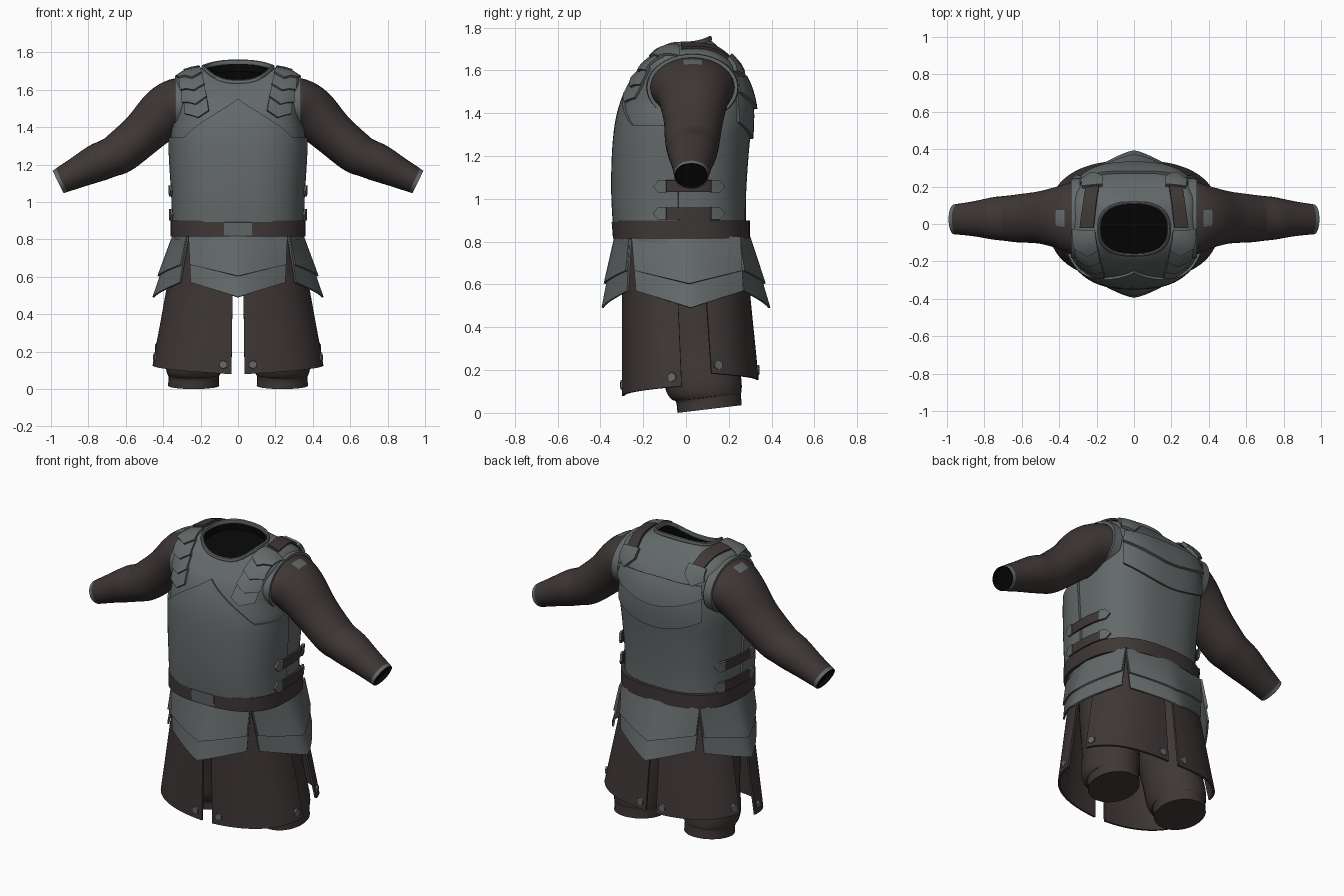
import bpy, bmesh, math
from mathutils import Vector, Matrix
from mathutils.bvhtree import BVHTree

if "Cube" in bpy.data.objects:
    bpy.data.objects.remove(bpy.data.objects["Cube"])


def material(name, *rgb):
    m = bpy.data.materials.new(name)
    m.diffuse_color = (*rgb, 1)
    m.use_nodes = True
    m.node_tree.nodes["Principled BSDF"].inputs["Base Color"].default_value = m.diffuse_color
    return m


STEEL = material("grey steel", .125, .14, .141)
CLOTH = material("dark brown cloth", .048, .038, .036)
BLACK = material("dark opening", .002, .002, .002)


def lerp(a, b, t):
    return a + (b - a) * t


def finish(name, bm, mats):
    me = bpy.data.meshes.new(name)
    bm.to_mesh(me)
    bm.free()
    for m in mats:
        me.materials.append(m)
    me.polygons.foreach_set("use_smooth", [True] * len(me.polygons))
    me.set_sharp_from_angle(angle=math.radians(35))
    ob = bpy.data.objects.new(name, me)
    bpy.context.collection.objects.link(ob)
    return ob


def spline(rows, n=4):
    """Catmull-Rom through tuples of parameters."""
    out = []
    for i in range(len(rows) - 1):
        p = [rows[max(0, min(len(rows) - 1, i + k))] for k in (-1, 0, 1, 2)]
        for j in range(n):
            t = j / n
            out.append(tuple(b + .5 * t * (c - a + t * (2*a - 5*b + 4*c - d + t * (3*(b - c) + d - a)))
                             for a, b, c, d in zip(*p)))
    return out + [rows[-1]]


def loft(name, rings, mat, cap_start=False, cap_end=False, extra=None, rule=None):
    bm = bmesh.new()
    vs = [[bm.verts.new(p) for p in r] for r in rings]
    n = len(vs[0])
    for a, b in zip(vs, vs[1:]):
        for i in range(n):
            bm.faces.new((a[i], a[(i+1) % n], b[(i+1) % n], b[i]))
    if cap_start:
        bm.faces.new(vs[0])
    if cap_end:
        bm.faces.new(vs[-1])
    bmesh.ops.recalc_face_normals(bm, faces=bm.faces)
    if rule:
        for f in bm.faces:
            f.material_index = int(rule(f.calc_center_median()))
    return finish(name, bm, [mat] + ([extra] if extra else []))


def shell(name, f, nu, nv, mat, t=.012):
    """Thick curved plate from f(u, v), u in -1..1 and v in 0..1."""
    bm = bmesh.new()
    g = [[bm.verts.new(f(2*i/nu - 1, j/nv)) for j in range(nv+1)] for i in range(nu+1)]
    for i in range(nu):
        for j in range(nv):
            bm.faces.new((g[i][j], g[i+1][j], g[i+1][j+1], g[i][j+1]))
    bm.normal_update()
    ref = Vector((0, 0, 1))
    if sum(q.normal.dot(q.calc_center_median() - ref) for q in bm.faces) < 0:
        bmesh.ops.reverse_faces(bm, faces=bm.faces)
    bm.normal_update()
    rim = [(l.vert, l.link_loop_next.vert) for e in bm.edges if e.is_boundary for l in e.link_loops]
    outer = list(bm.faces)
    inner = {v: bm.verts.new(v.co - v.normal * t) for v in list(bm.verts)}
    for q in outer:
        bm.faces.new([inner[v] for v in reversed(q.verts)])
    for a, b in rim:
        bm.faces.new((b, a, inner[a], inner[b]))
    return finish(name, bm, [mat])


def oval(th, hx, yf, yb, n=2.6):
    c, s = math.cos(th), math.sin(th)
    return (hx * math.copysign(abs(c) ** (2/n), c),
            (yf + yb) / 2 + (yb - yf) / 2 * math.copysign(abs(s) ** (2/n), s))


def ring(zf, zb, zs, hx, yf, yb, n=2.6, count=72):
    pts = []
    for i in range(count):
        th = 2 * math.pi * i / count
        s = math.sin(th)
        x, y = oval(th, hx, yf, yb, n)
        pts.append(Vector((x, y, lerp(zs, zf if s < 0 else zb, s*s))))
    return pts


# Torso armour: front z, back z, side z, half width, front y, back y, squareness
rows = [(.8, .8, .8, .345, -.322, .28, 2.6), (1, 1, 1, .343, -.336, .28, 2.6), (1.2, 1.2, 1.2, .355, -.334, .292, 2.6),
        (1.35, 1.35, 1.35, .36, -.32, .306, 2.7), (1.45, 1.45, 1.46, .342, -.295, .305, 2.9),
        (1.53, 1.55, 1.58, .334, -.26, .28, 3.2), (1.58, 1.62, 1.66, .328, -.222, .235, 3.6),
        (1.62, 1.69, 1.7, .275, -.188, .17, 3.2), (1.64, 1.745, 1.718, .187, -.165, .113, 2.5)]
torso = loft("torso_armour", [ring(*r) for r in spline(rows)], STEEL)
tree = BVHTree.FromPolygons([v.co for v in torso.data.vertices], [p.vertices[:] for p in torso.data.polygons])


def hit(origin, d, off):
    """Point on the torso seen from outside, lifted by off."""
    o, d = Vector(origin), Vector(d).normalized()
    loc, nor, _, _ = tree.ray_cast(o + d, -d, 1.0)
    if loc is None:
        return o + d * .3
    return loc + nor * math.copysign(off, nor.dot(d))


# Neck opening and thin collar
loft("neck_opening", [ring(1.645 - d, 1.748 - d, 1.72 - d, .18, -.16, .107, 2.5, 48) for d in (0, .05)],
     BLACK, cap_end=True)
prof = [(.009 * math.cos(a), .014 * math.sin(a)) for a in (2*math.pi*k/8 for k in range(9))]
loft("collar", [ring(1.64 + h, 1.748 + h, 1.72 + h, .187 + w, -.166 - w, .113 + w, 2.5, 48) for w, h in prof], STEEL)


# Breastplate with peaked top edge, and two overlapping back plates
def breast(u, v):
    th = math.radians(-90 + 84 * u)
    top = 1.545 - .2 * min(1, .9 * abs(math.cos(th) / math.sin(th)))
    return hit((0, 0, lerp(.893, top, v)), (math.cos(th), math.sin(th), 0), .013)


shell("breastplate", breast, 48, 14, STEEL, .014)
for name, low, high, off in (("lower_back_plate", 1.28, 1.5, .012), ("upper_back_plate", 1.42, 1.57, .022)):
    def back(u, v):
        th = math.radians(90 + 49 * u)
        return hit((0, 0, lerp(low + .08 * u * u, high, v)), (math.cos(th), math.sin(th), 0), off * (1.2 - .5 * v))
    shell(name, back, 28, 6, STEEL, .02)

# Belt and buckle
loft("belt", [ring(z, z, z, .352 + o, -.331 - o, .288 + o) for z, o in
              ((.815, -.02), (.815, .01), (.9, .01), (.9, -.02))], CLOTH)
shell("belt_buckle", lambda u, v: hit((.073 * u, 0, lerp(.822, .893, v)), (0, -1, 0), .018), 4, 1, STEEL)


# Shoulder coordinates: x, and angle over the shoulder in degrees (front is negative)
def over(x, phi, off):
    a = math.radians(phi)
    return hit((x, 0, 1.4), (0, math.sin(a), math.cos(a)), off)


for s, side in ((1, "right"), (-1, "left")):
    def cx(phi):
        return .265 - .05 * (abs(phi) - 8) / 62
    # Overlapping chevron scales down the front of the shoulder
    for k in range(4):
        def scale(u, v):
            phi = 6 + 16 * k + 19 * v + 7 * (1 - abs(u)) * (v if k == 0 else 1)
            return over(s * (cx(phi) + .058 * u), -phi, .009 + .014 * v)
        shell(f"shoulder_scale_{side}_{k+1}", scale, 4, 4, STEEL)
    # Strap over the shoulder with a pointed metal tip
    shell(f"shoulder_strap_{side}", lambda u, v: over(s * (.25 - .03 * v + .035 * u), lerp(-4, 40, v), .016),
          2, 10, CLOTH)
    shell(f"shoulder_strap_tip_{side}", lambda u, v: over(
        s * (.22 + .052 * u), 37 + v * (11 + 9 * (1 - abs(u))), .028), 4, 3, STEEL, .02)
    # Armhole rim
    loft(f"armhole_rim_{side}", [[Vector((s * x, .03 + (.208 + r) * math.cos(a), 1.52 + (.152 + r) * math.sin(a)))
                                  for a in (2*math.pi*k/40 for k in range(40))]
                                 for x, r in ((.29, .008), (.338, .004), (.338, -.012), (.29, -.012))], STEEL)

    # Side straps with pointed ends
    for z, lab in ((1.06, "upper"), (.932, "lower")):
        shell(f"side_strap_{side}_{lab}", lambda u, v: hit((0, .125 * u + .01, z + .056 * (v - .5)), (s, 0, 0), .022),
              8, 1, CLOTH)
        for e, end in ((-1, "front"), (1, "back")):
            shell(f"side_strap_tip_{side}_{lab}_{end}", lambda u, v: hit(
                (0, .01 + e * (.1 + v * (.035 + .022 * (1 - abs(u)))), z + .03 * u), (s, 0, 0), .028), 4, 2, STEEL)


# Tubes for sleeves and legs: x, y, z, half depth in xz plane, half depth in y
def tube(rows, s, shear=0, count=28):
    rows, out = spline(rows), []
    for i, (x, y, z, ra, rb) in enumerate(rows):
        p, q = rows[max(0, i-1)], rows[min(len(rows)-1, i+1)]
        dx, dz = q[0] - p[0], q[2] - p[2]
        l = math.hypot(dx, dz)
        pts = []
        for k in range(count):
            a = 2 * math.pi * k / count
            c, w = ra * math.cos(a), rb * math.sin(a)
            pts.append(Vector((s * (x - dz / l * c), y + w, z + dx / l * c + shear * w)))
        out.append(pts)
    return out


def sleeve_trim(c):
    """Steel cuff end and a small fleck of steel on top of the shoulder."""
    x = abs(c.x)
    return (x - .96) * .89 - (c.z - 1.107) * .45 > -.03 or (.365 < x < .41 and abs(c.y - .02) < .04 and c.z > 1.58)


for s, side in ((1, "right"), (-1, "left")):
    arm = tube([(.25, .03, 1.535, .135, .185), (.32, .03, 1.515, .147, .198), (.395, .035, 1.475, .14, .168),
                (.505, .035, 1.37, .12, .14), (.625, .03, 1.268, .113, .128), (.69, .03, 1.235, .104, .12),
                (.755, .03, 1.208, .101, .113), (.86, .028, 1.157, .083, .093), (.962, .025, 1.107, .067, .08)], s)
    loft(f"sleeve_{side}", arm, CLOTH, extra=STEEL, rule=sleeve_trim)
    mid = sum(arm[-1], Vector()) / len(arm[-1])
    loft(f"sleeve_opening_{side}", [[mid.lerp(p, .96) for p in arm[-1]],
         [mid.lerp(p, .9) + Vector((-.02 * s, 0, .01)) for p in arm[-1]]], BLACK, cap_end=True)
    leg = tube([(.17, 0, .8, .155, .2), (.19, .03, .5, .16, .19), (.215, .06, .28, .15, .175),
                (.235, .08, .14, .15, .178), (.237, .095, .085, .143, .165), (.237, .105, .07, .135, .152),
                (.237, .11, .018, .137, .15)], s, .12)
    loft(f"leg_{side}", leg, CLOTH, cap_start=True, cap_end=True)

    # Long skirt panels with corner rivets
    for lab, a0, a1, z0, z1 in (("front", -87.7, -4.3, .08, .125), ("back", 87.7, 13.5, .155, .185)):
        def panel(u, v):
            k = (u + 1) / 2
            th = math.radians(lerp(a0, a1, k))
            x, y = oval(th, lerp(.33, .458, v), -.3, lerp(.272, .34, v), 2.5)
            return Vector((s * x, y, lerp(.83, lerp(z0, z1, k), v)))
        shell(f"skirt_panel_{lab}_{side}", panel, 24, 8, CLOTH)
        for j, u in enumerate((-.9, .84)):
            p = panel(u, .935)
            n = (panel(u + .03, .935) - panel(u - .03, .935)).cross(Vector((0, 0, 1))).normalized()
            n *= 1 if n.x * p.x + n.y * p.y > 0 else -1
            bm = bmesh.new()
            bmesh.ops.create_cone(bm, cap_ends=True, segments=6, radius1=.024, radius2=.022, depth=.012,
                                  matrix=Matrix.Translation(p + n * .002) @ n.to_track_quat('Z', 'Y').to_matrix().to_4x4())
            finish(f"rivet_{lab}_{side}_{j+1}", bm, [STEEL])


# Flared hip plates, two layers each: direction, widths, centre depths, edge depths, sideways shift
for name, turn, w0, w1, c0, c1, e0, e1, sh in (
        ("front", 0, .265, .25, .33, .395, .262, .28, 0), ("back", 180, .265, .25, .295, .395, .245, .28, 0),
        ("right", 90, .255, .25, .345, .458, .27, .325, .022), ("left", -90, .255, .25, .345, .458, .27, .325, -.022)):
    rot = Matrix.Rotation(math.radians(turn), 3, 'Z')
    for lab, reach, drop, off in (("lower", .57, .078, 0), ("upper", .665, .06, .012)):
        def plate(u, v):
            z = lerp(.825, reach - drop * (1 - abs(u)), v)
            t = (.825 - z) / .335
            d = lerp(lerp(c0, c1, t), lerp(e0, e1, t), abs(u) ** 1.5)
            return rot @ Vector((u * lerp(w0, w1, t) + sh * t, -d - off * (.4 + .6 * v), z))
        shell(f"hip_plate_{name}_{lab}", plate, 16, 6, STEEL, .01)
